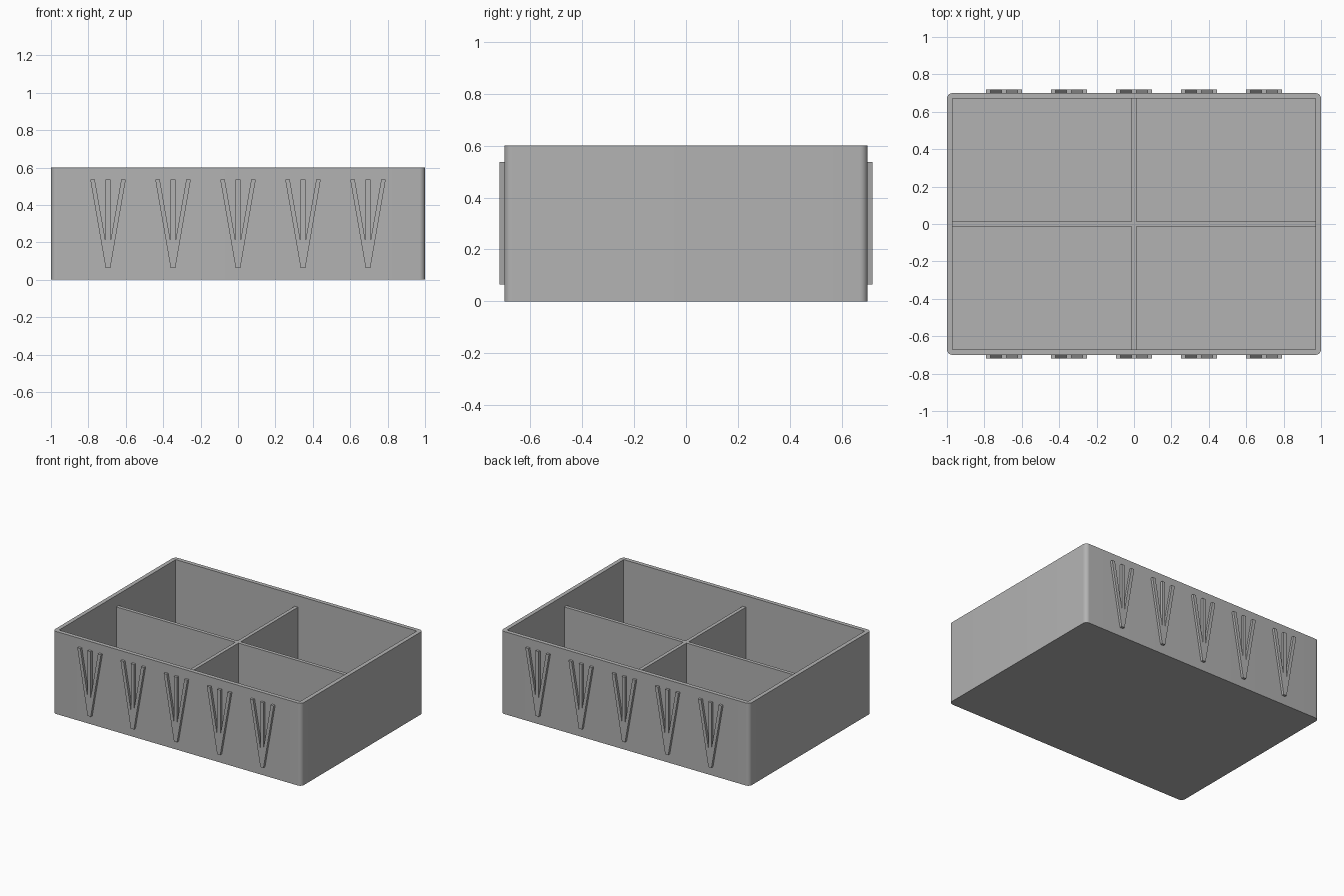
import bpy
import bmesh
from mathutils import Vector

cube = bpy.data.objects.get("Cube")
if cube:
    bpy.data.objects.remove(cube, do_unlink=True)

HALF_X, HALF_Y, HEIGHT = 1.0, 0.70, 0.60
WALL, FLOOR = 0.03, 0.03
DIVIDER_TOP, DIVIDER_THICK = 0.517, 0.026
RELIEF = 0.018

grey = bpy.data.materials.new("plain grey")
grey.use_nodes = True
colour = (0.45, 0.45, 0.45, 1)
grey.diffuse_color = colour
grey.node_tree.nodes["Principled BSDF"].inputs["Base Color"].default_value = colour


def finish(name, bm):
    bmesh.ops.recalc_face_normals(bm, faces=bm.faces)
    mesh = bpy.data.meshes.new(name)
    bm.to_mesh(mesh)
    bm.free()
    mesh.materials.append(grey)
    obj = bpy.data.objects.new(name, mesh)
    bpy.context.collection.objects.link(obj)
    return obj


def box(name, low, high, corner=0):
    """Box between two corners, with optionally rounded upright edges."""
    low, high = Vector(low), Vector(high)
    bm = bmesh.new()
    bmesh.ops.create_cube(bm, size=1)
    bmesh.ops.scale(bm, vec=high - low, verts=bm.verts)
    bmesh.ops.translate(bm, vec=(low + high) / 2, verts=bm.verts)
    if corner:
        upright = [e for e in bm.edges
                   if abs(e.verts[0].co.z - e.verts[1].co.z) > 0.1]
        bmesh.ops.bevel(bm, geom=upright, offset=corner, segments=8,
                        profile=0.5, affect='EDGES')
    return finish(name, bm)


# Open tray: rounded block hollowed out by a square-cornered cavity
ix, iy = HALF_X - WALL, HALF_Y - WALL
tray = box("tray", (-HALF_X, -HALF_Y, 0), (HALF_X, HALF_Y, HEIGHT), corner=0.03)
cavity = box("cavity_cutter", (-ix, -iy, FLOOR), (ix, iy, HEIGHT + 0.2))
cavity.hide_render = True
cut = tray.modifiers.new("hollow", 'BOOLEAN')
cut.operation = 'DIFFERENCE'
cut.solver = 'EXACT'
cut.object = cavity
bpy.context.view_layer.objects.active = tray
tray.select_set(True)
bpy.ops.object.modifier_apply(modifier=cut.name)
bpy.data.objects.remove(cavity, do_unlink=True)
bpy.ops.object.shade_smooth_by_angle()

# Crossed dividers, lower than the rim
t = DIVIDER_THICK / 2
box("long_divider", (-ix, -t, FLOOR), (ix, t, DIVIDER_TOP))
for name, side in (("front_divider", -1), ("back_divider", 1)):
    y0, y1 = sorted((side * t, side * iy))
    box(name, (-t, y0, FLOOR), (t, y1, DIVIDER_TOP))

# Raised three-pronged ornaments on the front and back
right_half = [(0.0125, 0.064), (0.095, 0.537), (0.071, 0.537),
              (0.0125, 0.203), (0.0125, 0.537)]
outline = right_half + [(-x, z) for x, z in reversed(right_half)]


def ornament(name, cx, side):
    bm = bmesh.new()
    verts = [bm.verts.new((cx + x, side * HALF_Y, z)) for x, z in outline]
    face = bm.faces.new(verts)
    ext = bmesh.ops.extrude_face_region(bm, geom=[face])
    moved = [v for v in ext["geom"] if isinstance(v, bmesh.types.BMVert)]
    bmesh.ops.translate(bm, vec=(0, side * RELIEF, 0), verts=moved)
    finish(name, bm)


for i in range(5):
    cx = (i - 2) * 0.3475
    ornament(f"front_ornament_{i + 1}", cx, -1)
    ornament(f"back_ornament_{i + 1}", cx, 1)
